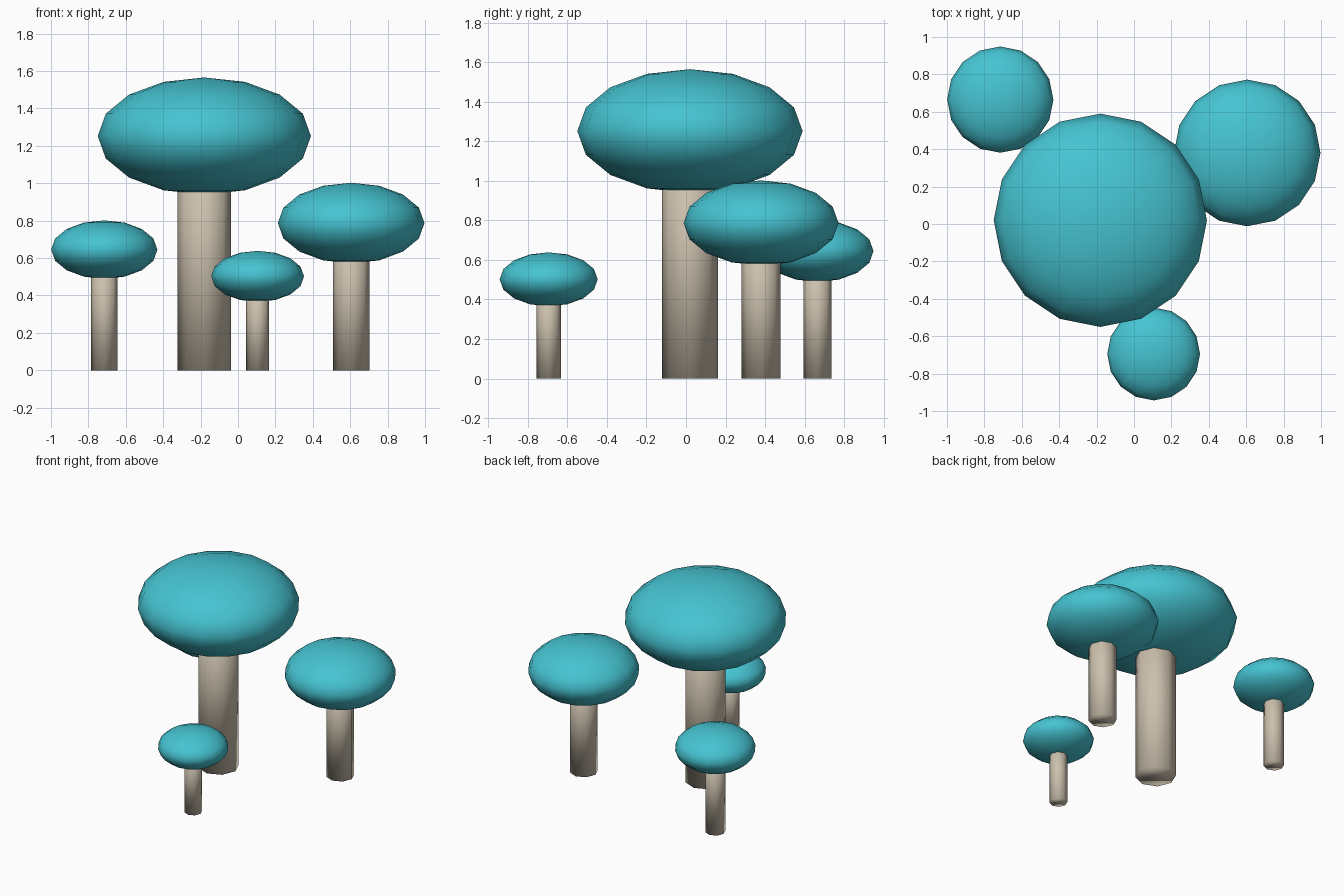
import bpy

if "Cube" in bpy.data.objects:
    bpy.data.objects.remove(bpy.data.objects["Cube"])


def material(name, color):
    mat = bpy.data.materials.new(name)
    mat.diffuse_color = color
    mat.use_nodes = True
    mat.node_tree.nodes["Principled BSDF"].inputs["Base Color"].default_value = mat.diffuse_color
    return mat


CAP = material("teal_cap", (0.06, 0.55, 0.64, 1))
STEM = material("pale_stem", (0.60, 0.53, 0.42, 1))


def finish(name, mat):
    obj = bpy.context.object
    obj.name = name
    obj.data.materials.append(mat)
    bpy.ops.object.shade_smooth()
    return obj


def mushroom(name, x, y, z, r):
    # Flattened sphere cap, centred at height z
    bpy.ops.mesh.primitive_uv_sphere_add(segments=16, ring_count=8, radius=r, location=(x, y, z))
    cap = finish(name + "_cap", CAP)
    cap.scale.z = 0.55
    # Eight-sided stem, a quarter of the cap's width, reaching into the cap
    bpy.ops.mesh.primitive_cylinder_add(vertices=8, radius=r * 0.25, depth=z, location=(x, y, z / 2))
    finish(name + "_stem", STEM)


# Cluster: centre x, y, cap height, cap radius
mushroom("large", -0.18, 0.02, 1.252, 0.57)
mushroom("medium", 0.605, 0.38, 0.787, 0.392)
mushroom("small", -0.715, 0.665, 0.645, 0.284)
mushroom("tiny", 0.105, -0.695, 0.502, 0.248)
